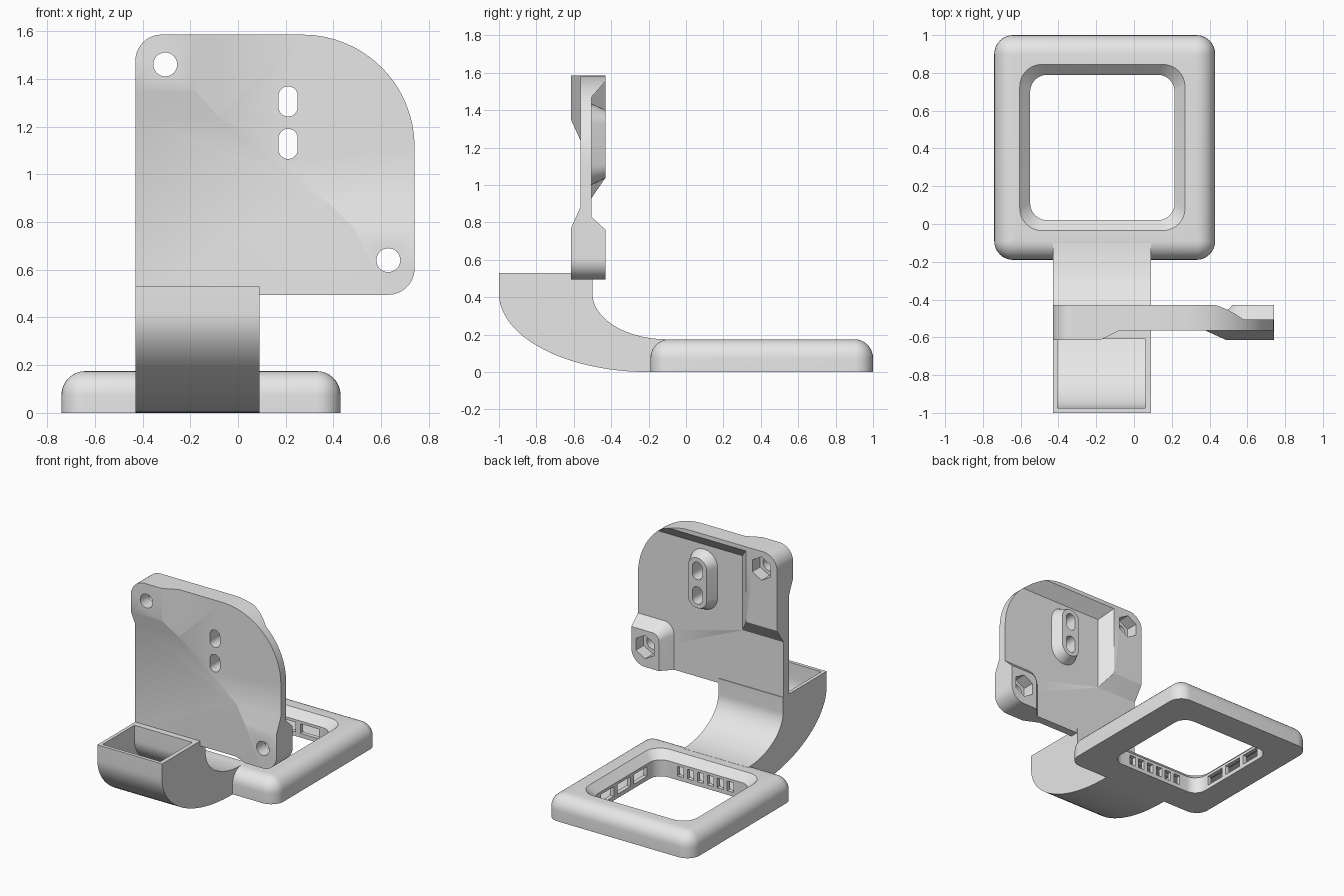
import bpy, bmesh
from math import sin, cos, pi

cube = bpy.data.objects.get("Cube")
if cube:
    bpy.data.objects.remove(cube, do_unlink=True)

grey = bpy.data.materials.new("plain_grey")
grey.use_nodes = True
grey.diffuse_color = (0.8, 0.8, 0.8, 1)
grey.node_tree.nodes["Principled BSDF"].inputs["Base Color"].default_value = (0.8, 0.8, 0.8, 1)


def arc(cx, cy, rx, ry, a0, a1, n):
    """Points along an elliptical arc, angles in quarter turns."""
    angles = [(a0 + (a1 - a0) * i / n) * pi / 2 for i in range(n + 1)]
    return [(cx + rx * cos(a), cy + ry * sin(a)) for a in angles]


def rounded(x0, x1, y0, y1, r, n=8):
    """Rounded rectangle; r is one radius or four, from the upper right corner anticlockwise."""
    radii = [max(k, 0.001) for k in (r if isinstance(r, tuple) else (r,) * 4)]
    pts = []
    for q, (x, y, sx, sy) in enumerate([(x1, y1, -1, -1), (x0, y1, 1, -1), (x0, y0, 1, 1), (x1, y0, -1, 1)]):
        k = radii[q]
        pts += arc(x + sx * k, y + sy * k, k, k, q, q + 1, n)
    return pts


def loft(name, loops, axis="z", closed=False):
    """Skin through (outline, height) loops along an axis."""
    place = {"x": lambda a, b, h: (h, a, b), "y": lambda a, b, h: (a, h, b), "z": lambda a, b, h: (a, b, h)}[axis]
    bm = bmesh.new()
    rings = [[bm.verts.new(place(a, b, h)) for a, b in pts] for pts, h in loops]
    n = len(rings[0])
    pairs = list(zip(rings, rings[1:])) + ([(rings[-1], rings[0])] if closed else [])
    for low, high in pairs:
        for i in range(n):
            j = (i + 1) % n
            bm.faces.new((low[i], low[j], high[j], high[i]))
    if not closed:
        bm.faces.new(rings[0])
        bm.faces.new(rings[-1])
    bmesh.ops.recalc_face_normals(bm, faces=bm.faces)
    mesh = bpy.data.meshes.new(name)
    bm.to_mesh(mesh)
    bm.free()
    mesh.materials.append(grey)
    obj = bpy.data.objects.new(name, mesh)
    bpy.context.collection.objects.link(obj)
    return obj


def prism(name, pts, h0, h1, axis="z"):
    return loft(name, [(pts, h0), (pts, h1)], axis)


def box(name, x0, x1, y0, y1, z0, z1):
    return prism(name, [(x0, y0), (x1, y0), (x1, y1), (x0, y1)], z0, z1)


def combine(target, tool, operation):
    mod = target.modifiers.new(operation, "BOOLEAN")
    mod.operation, mod.solver, mod.object = operation, "EXACT", tool
    bpy.context.view_layer.objects.active = target
    bpy.ops.object.modifier_apply(modifier=mod.name)
    bpy.data.objects.remove(tool, do_unlink=True)


def smooth(obj):
    bpy.ops.object.select_all(action="DESELECT")
    obj.select_set(True)
    bpy.context.view_layer.objects.active = obj
    bpy.ops.object.shade_smooth_by_angle()


# Square ring: filleted outside, funnel-shaped opening
def outer(inset, z):
    return rounded(-0.74 + inset, 0.43 - inset, -0.19 + inset, 1 - inset, 0.1 - inset), z


def inner(grow, z):
    return rounded(-0.55 - grow, 0.215 + grow, 0.02 - grow, 0.79 + grow, 0.09 + grow / 2), z


fillet = [outer(0.1 - u, z) for u, z in arc(0, 0.075, 0.1, 0.1, 0, 1, 8)]
nozzle = loft("ring_and_duct", [outer(0, 0)] + fillet + [inner(0.055, 0.175), inner(0, 0.12), inner(0, 0)], closed=True)

# Curved duct rising from the ring
duct_side = ([(-1, 0.53)] + arc(-0.2, 0.42, 0.8, 0.42, 2, 3, 24) + [(-0.1, 0)]
             + arc(-0.1, 0.42, 0.4, 0.245, 3, 2, 24) + [(-0.5, 0.53)])
combine(nozzle, prism("duct", duct_side, -0.43, 0.09, "x"), "UNION")

# Air passage inside the ring and the duct
ring_passage = [outer(0.03, 0.025), outer(0.03, 0.08), outer(0.07, 0.135),
                inner(0.08, 0.14), inner(0.03, 0.11), inner(0.03, 0.025)]
combine(nozzle, loft("ring_passage", ring_passage, closed=True), "DIFFERENCE")
passage_side = ([(-0.975, 0.6)] + arc(-0.2, 0.42, 0.775, 0.395, 2, 3, 24) + [(-0.08, 0.025), (-0.08, 0.13)]
                + arc(-0.12, 0.42, 0.49, 0.27, 3, 2, 24) + [(-0.61, 0.6)])
combine(nozzle, prism("duct_passage", passage_side, -0.405, 0.06, "x"), "DIFFERENCE")

# Air slots: six narrow ones by the duct, three wide ones on each other side
for i in range(6):
    x = -0.17 + 0.08 * (i - 2.5)
    combine(nozzle, box("slot", x - 0.025, x + 0.025, -0.03, 0.05, 0.03, 0.1), "DIFFERENCE")
for i in (-1, 0, 1):
    y, x = 0.405 + 0.19 * i, -0.1675 + 0.19 * i
    for wall in (-0.565, 0.23):
        combine(nozzle, box("slot", wall - 0.035, wall + 0.035, y - 0.075, y + 0.075, 0.03, 0.1), "DIFFERENCE")
    combine(nozzle, box("slot", x - 0.075, x + 0.075, 0.77, 0.84, 0.03, 0.1), "DIFFERENCE")
smooth(nozzle)

# Upright mounting plate, thin in the middle
FRONT, BACK, MID = -0.565, -0.505, -0.535
THICK_FRONT, THICK_BACK = -0.615, -0.43
plate = box("mounting_plate", -2, 2, FRONT, BACK, 0, 3)


def pad(base, top, back, r0=0, r1=0):
    """Raised area with sloping sides on the front or the back of the plate."""
    near, far = (BACK, THICK_BACK) if back else (FRONT, THICK_FRONT)
    foot = rounded(*base, r0)
    combine(plate, loft("pad", [(foot, MID), (foot, near), (rounded(*top, r1), far)], "y"), "UNION")


# Upper corner pad and lower corner pad on the front
pad((-1, -0.08, 1.24, 2), (-1, -0.18, 1.35, 2), False)
pad((0.38, 1, 0.1, 0.88), (0.49, 1, 0.1, 0.77), False)
# Side rib, top lip, lower corner pad and slot boss on the back
pad((-1.1, -0.1, 0.93, 2.1), (-1.1, -0.18, 1.04, 2.1), True)
pad((-1.2, 1, 1.47, 2.2), (-1.2, 1, 1.555, 2.2), True)
pad((0.45, 1, 0.1, 0.83), (0.52, 1, 0.1, 0.76), True, 0.08, 0.05)
pad((0.1, 0.32, 1.0, 1.435), (0.135, 0.285, 1.035, 1.4), True, 0.109, 0.074)

# Trim to the rounded outline
outline = rounded(-0.43, 0.74, 0.495, 1.585, (0.47, 0.11, 0, 0.11), 16)
combine(plate, prism("outline", outline, -1, 0, "y"), "INTERSECT")

# Screw holes with hexagonal nut recesses
for x, z in ((-0.305, 1.46), (0.63, 0.64)):
    hole = arc(x, z, 0.05, 0.05, 0, 4, 32)[:-1]
    nut = arc(x, z, 0.085, 0.085, 1, 5, 6)[:-1]
    combine(plate, prism("hole", hole, -1, 0, "y"), "DIFFERENCE")
    combine(plate, prism("nut_recess", nut, -0.52, 0, "y"), "DIFFERENCE")

# Two upright adjustment slots
for z in (1.127, 1.305):
    slot = rounded(0.17, 0.25, z - 0.063, z + 0.063, 0.0395)
    combine(plate, prism("adjustment_slot", slot, -1, 0, "y"), "DIFFERENCE")
smooth(plate)
